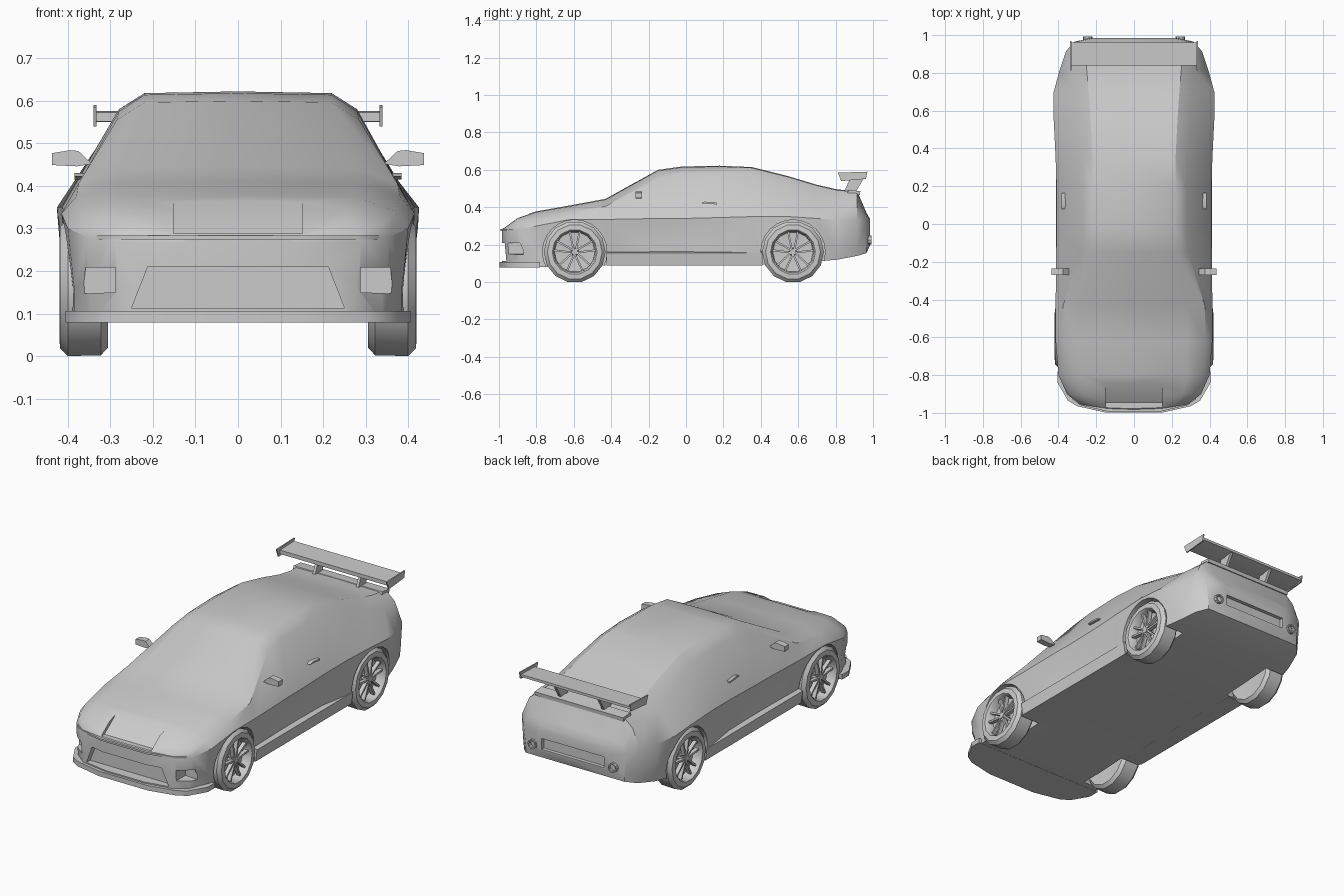
import bpy, bmesh, math
from mathutils import Matrix, Vector

if "Cube" in bpy.data.objects:
    bpy.data.objects.remove(bpy.data.objects["Cube"])


def make(name, bm, mirror=False, angle=35, smooth=True):
    bmesh.ops.recalc_face_normals(bm, faces=bm.faces)
    me = bpy.data.meshes.new(name)
    bm.to_mesh(me)
    bm.free()
    ob = bpy.data.objects.new(name, me)
    bpy.context.collection.objects.link(ob)
    if mirror:
        ob.modifiers.new("mirror", 'MIRROR')
    bake(ob)
    if smooth:
        shade(ob, angle)
    return ob


def bake(ob):
    bpy.context.view_layer.update()
    dg = bpy.context.evaluated_depsgraph_get()
    me = bpy.data.meshes.new_from_object(ob.evaluated_get(dg))
    ob.modifiers.clear()
    ob.data = me


def shade(ob, angle):
    bpy.ops.object.select_all(action='DESELECT')
    ob.select_set(True)
    bpy.context.view_layer.objects.active = ob
    bpy.ops.object.shade_smooth_by_angle(angle=math.radians(angle))


def loft(rings, closed_ends=True):
    bm = bmesh.new()
    rows = [[bm.verts.new(p) for p in r] for r in rings]
    n = len(rows[0])
    for a, b in zip(rows, rows[1:]):
        for i in range(n):
            j = (i + 1) % n
            bm.faces.new((a[i], a[j], b[j], b[i]))
    if closed_ends:
        bm.faces.new(rows[0])
        bm.faces.new(rows[-1])
    return bm


def prism(name, pts, axis, a, b, mirror=False):
    place = {'x': lambda p, d: (d, p[0], p[1]),
             'y': lambda p, d: (p[0], d, p[1]),
             'z': lambda p, d: (p[0], p[1], d)}[axis]
    return make(name, loft([[place(p, d) for p in pts] for d in (a, b)]), mirror)


def rect(u0, u1, v0, v1):
    return [(u0, v0), (u1, v0), (u1, v1), (u0, v1)]


def cut(target, cutter):
    m = target.modifiers.new("cut", 'BOOLEAN')
    m.object, m.operation, m.solver = cutter, 'DIFFERENCE', 'EXACT'
    bake(target)
    bpy.data.objects.remove(cutter)


# Body stations: y, underside z, lower width, belt width, belt z,
# shoulder width, shoulder z, top width, top z
stations = [
    (-.985, .10, .13, .13, .265, .13, .275, .11, .282),
    (-.955, .09, .28, .29, .27, .28, .285, .22, .305),
    (-.90, .08, .35, .355, .28, .34, .31, .26, .345),
    (-.80, .08, .385, .40, .30, .37, .34, .28, .378),
    (-.62, .08, .40, .415, .335, .38, .375, .28, .41),
    (-.43, .09, .39, .415, .335, .375, .405, .28, .445),
    (-.15, .09, .385, .412, .34, .285, .555, .22, .60),
    (-.02, .09, .385, .41, .34, .28, .575, .22, .618),
    (.18, .09, .388, .41, .345, .28, .58, .22, .622),
    (.35, .09, .41, .415, .35, .28, .57, .22, .615),
    (.55, .10, .415, .425, .35, .30, .51, .23, .565),
    (.70, .11, .41, .425, .34, .31, .465, .24, .52),
    (.81, .12, .385, .395, .33, .325, .44, .25, .495),
    (.915, .14, .35, .36, .33, .315, .435, .26, .487),
    (.965, .155, .30, .315, .31, .29, .35, .24, .37),
    (.985, .20, .22, .23, .29, .21, .32, .18, .335)]
rings = []
for y, zb, wl, wm, zm, ws, zs, wr, zt in stations:
    half = [(0, zb), (wm - .015, zb), (wl, max(.16, zb + .04)), (wm, zm),
            (ws, zs), (wr, zt - .004), (0, zt)]
    full = half + [(-x, z) for x, z in half[-2:0:-1]]
    rings.append([(x, y, z) for x, z in full])
body = make("car_body", loft(rings), smooth=False)

# Wheel wells, grille opening, fog lamp pockets, bonnet scoop, rear recess
FRONT, REAR, ZC = -.595, .572, .161
for yc in (FRONT, REAR):
    circle = [(yc + .172 * math.cos(t * math.tau / 24), ZC + .172 * math.sin(t * math.tau / 24))
              for t in range(24)]
    cut(body, prism("well_cutter", circle, 'x', .285, .5, True))
cut(body, prism("grille_cutter", [(-.25, .113), (.25, .113), (.212, .21), (-.212, .21)], 'y', -1.1, -.93))
cut(body, prism("fog_cutter", [(.288, .15), (.365, .147), (.358, .208), (.288, .208)], 'y', -1.1, -.868, True))
cut(body, prism("scoop_cutter", [(-.84, .365), (-.945, .288), (-1.1, .288), (-1.1, .5), (-.84, .5)], 'x', -.152, .152))
cut(body, prism("rear_cutter", rect(-.19, .19, .21, .27), 'y', .965, 1.1))
shade(body, 32)


# Front splitter and nose strip share one plan outline
def nose_plan(f, dy):
    half = [(.15, -.988), (.30, -.955), (.35, -.925), (.405, -.83), (.405, -.77)]
    half = [(x * f, y + dy) for x, y in half]
    return half + [(-x, y) for x, y in reversed(half)]


prism("front_splitter", nose_plan(1, -.01), 'z', .079, .106)
prism("nose_strip", nose_plan(.93, -.005), 'z', .274, .284)

# Side sills
prism("side_sill", [(.30, .088), (.405, .088), (.414, .155), (.375, .165)], 'y', -.425, .41, True)

# Mirrors and door handles
mirror_pts = [(.343, .452), (.378, .446), (.437, .449), (.437, .477), (.395, .484), (.375, .482)]
prism("door_mirror", [(x, z) for x, z in mirror_pts], 'y', -.27, -.235, True)
prism("door_handle", [(.08, .422), (.165, .415), (.165, .424), (.10, .43)], 'x', .36, .384, True)

# Rear wing: blade, end plates, struts
prism("wing_blade", [(.84, .551), (.90, .55), (.962, .562), (.962, .576), (.84, .572)], 'x', -.335, .335)
prism("wing_end_plate", [(.812, .585), (.83, .54), (.962, .552), (.97, .59)], 'x', .332, .339, True)
prism("wing_strut", [(.84, .47), (.90, .47), (.955, .562), (.88, .56)], 'x', .125, .14, True)

# Boot lid lip and exhausts
prism("boot_lip", [(.86, .47), (.93, .465), (.932, .486), (.87, .492)], 'x', -.27, .27)
pipe = bmesh.new()
prof = [(.024, .90), (.026, .993), (.019, .993), (.017, .95)]
rs = [[(.245 + r * math.cos(k * math.tau / 10), y, .225 + r * math.sin(k * math.tau / 10))
       for k in range(10)] for r, y in prof]
pipe.free()
make("exhaust_pipe", loft(rs), True)

# Wheels: lathed low-poly tyre and rim with five double spokes
tyre = [(.10, .31), (.145, .306), (.163, .322), (.165, .40), (.147, .418), (.12, .42),
        (.113, .412), (.108, .37), (.03, .365)]
N = 14
for label, yc in (("front", FRONT), ("rear", REAR)):
    rs = []
    for r, x in tyre:
        rs.append([(x, yc + r * math.sin((k + .5) * math.tau / N), ZC - r * math.cos((k + .5) * math.tau / N))
                   for k in range(N)])
    make(label + "_wheel", loft(rs), True)
    bm = bmesh.new()
    for k in range(5):
        for side in (-1, 1):
            m = (Matrix.Translation((.392, yc, ZC))
                 @ Matrix.Rotation(k * math.tau / 5 + side * .2, 4, 'X')
                 @ Matrix.Translation((0, -side * .004, .062))
                 @ Matrix.Diagonal((.022, .010, .10, 1)))
            bmesh.ops.create_cube(bm, size=1, matrix=m)
    bmesh.ops.create_cone(bm, cap_ends=True, segments=10, radius1=.022, radius2=.016, depth=.04,
                          matrix=Matrix.Translation((.386, yc, ZC)) @ Matrix.Rotation(math.pi / 2, 4, 'Y'))
    make(label + "_wheel_spokes", bm, True)
